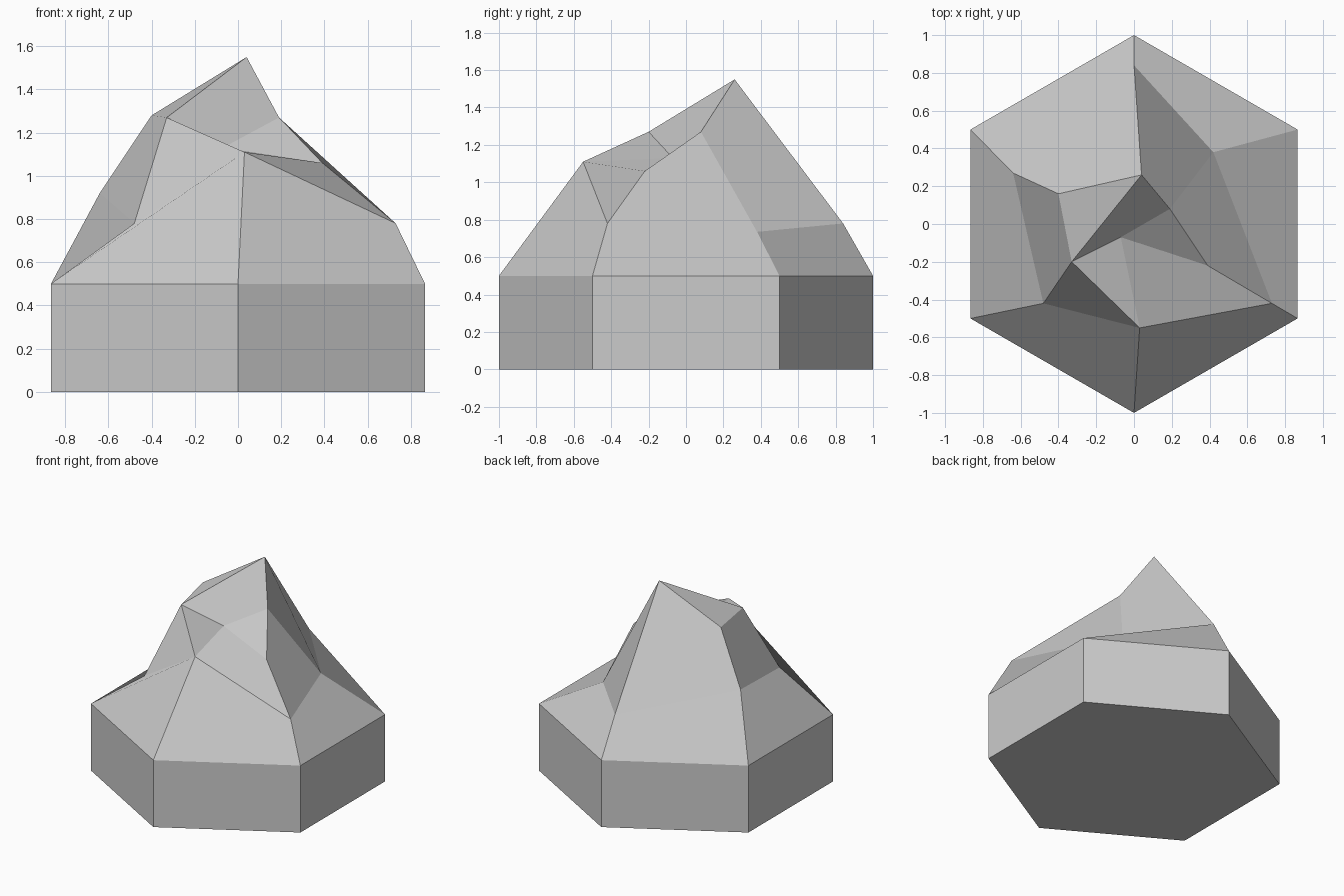
import bpy, bmesh, math

cube = bpy.data.objects.get("Cube")
if cube:
    bpy.data.objects.remove(cube, do_unlink=True)

SIDES = 6


def hexagon(z):
    """Ring of corners, clockwise from the back corner."""
    step = 2 * math.pi / SIDES
    return [(math.sin(i * step), math.cos(i * step), z) for i in range(SIDES)]


# Single stone colour
stone = bpy.data.materials.new("stone grey")
stone.use_nodes = True
colour = (0.6, 0.6, 0.6, 1)
stone.diffuse_color = colour
stone.node_tree.nodes["Principled BSDF"].inputs["Base Color"].default_value = colour

# Irregular rock rings, in the same corner order as the base
slope = [(0, .84, .78), (.42, .38, .735), (.73, -.42, .78),
         (.03, -.55, 1.11), (-.48, -.42, .78), (-.64, .27, .92)]
crest = [(.04, .26, 1.55), (.19, .08, 1.27), (.39, -.22, 1.06),
         (-.07, -.07, 1.13), (-.33, -.2, 1.27), (-.4, .16, 1.28)]

bm = bmesh.new()
rings = [[bm.verts.new(p) for p in ring]
         for ring in (hexagon(0), hexagon(.5), slope, crest)]

# Underside and the walls between rings
bm.faces.new(rings[0])
for low, high in zip(rings, rings[1:]):
    for i in range(SIDES):
        j = (i + 1) % SIDES
        quad = (low[j], low[i], high[i], high[j])
        if high is rings[3] and i == 3:
            # folded notch below the crest
            bm.faces.new((quad[0], quad[1], quad[3]))
            bm.faces.new((quad[1], quad[2], quad[3]))
        else:
            bm.faces.new(quad)

# Peak facets
peak, shoulder, ledge, hollow, knob, ridge = rings[3]
for facet in ((peak, ridge, knob), (peak, knob, hollow, shoulder),
              (shoulder, hollow, ledge)):
    bm.faces.new(facet)

bmesh.ops.recalc_face_normals(bm, faces=bm.faces)
mesh = bpy.data.meshes.new("mountain_tile")
bm.to_mesh(mesh)
bm.free()
mesh.materials.append(stone)
tile = bpy.data.objects.new("mountain_tile", mesh)
bpy.context.collection.objects.link(tile)
